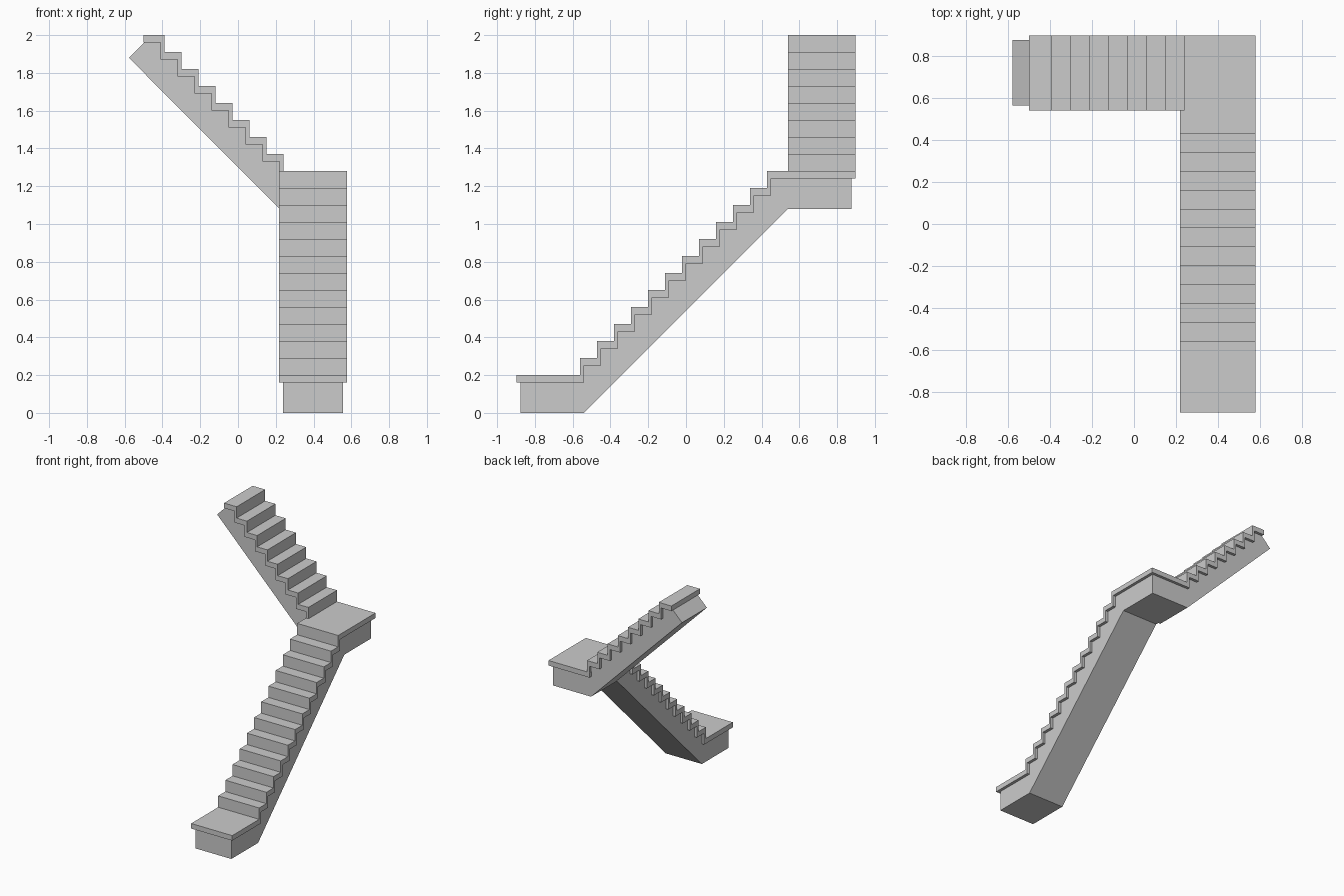
import bpy, bmesh
from mathutils import Vector

if "Cube" in bpy.data.objects:
    bpy.data.objects.remove(bpy.data.objects["Cube"])

STEP = 0.09      # rise and going of each step
THICK = 0.04     # tread thickness
RISER = 0.02     # riser thickness


def stair_line(edge, z, count, offset=0.0, drop=0.0):
    """Zigzag of (distance, height) points climbing 'count' steps."""
    pts = []
    for i in range(count):
        d = edge + i * STEP + offset
        pts += [(d, z + i * STEP - drop), (d, z + (i + 1) * STEP - drop)]
    return pts


def extrude_profile(name, pts, place, sweep):
    """Extrude a side profile; place maps (distance, height) to 3D."""
    bm = bmesh.new()
    face = bm.faces.new([bm.verts.new(place(d, z)) for d, z in pts])
    new = bmesh.ops.extrude_face_region(bm, geom=[face])["geom"]
    bmesh.ops.translate(bm, vec=Vector(sweep),
                        verts=[g for g in new if isinstance(g, bmesh.types.BMVert)])
    bmesh.ops.recalc_face_normals(bm, faces=bm.faces[:])
    mesh = bpy.data.meshes.new(name)
    bm.to_mesh(mesh)
    bm.free()
    obj = bpy.data.objects.new(name, mesh)
    bpy.context.collection.objects.link(obj)
    return obj


# Lower flight runs along +y, including bottom platform and landing
top = stair_line(-0.56, 0.2, 12)
under = stair_line(-0.56, 0.2, 12, RISER, THICK)
extrude_profile("lower_treads",
                [(-0.898, 0.16), (-0.898, 0.2)] + top
                + [(0.898, 1.28), (0.898, 1.24)] + under[::-1],
                lambda d, z: (0.218, d, z), (0.36, 0, 0))
extrude_profile("lower_body",
                [(-0.876, 0), (-0.876, 0.16)] + under
                + [(0.876, 1.24), (0.876, 1.08), (0.54, 1.08), (-0.54, 0)],
                lambda d, z: (0.239, d, z), (0.316, 0, 0))

# Upper flight runs along -x from the landing (distance = -x)
top = stair_line(-0.24, 1.28, 8)
under = stair_line(-0.24, 1.28, 8, RISER, THICK)
extrude_profile("upper_treads",
                top + [(0.5, 2.0), (0.5, 1.96)] + under[:0:-1] + [(-0.22, 1.28)],
                lambda d, z: (-d, 0.54, z), (0, 0.358, 0))
extrude_profile("upper_body",
                [(-0.239, 1.08), (-0.239, 1.24)] + under
                + [(0.498, 1.96), (0.578, 1.88), (-0.22, 1.08)],
                lambda d, z: (-d, 0.564, z), (0, 0.312, 0))
